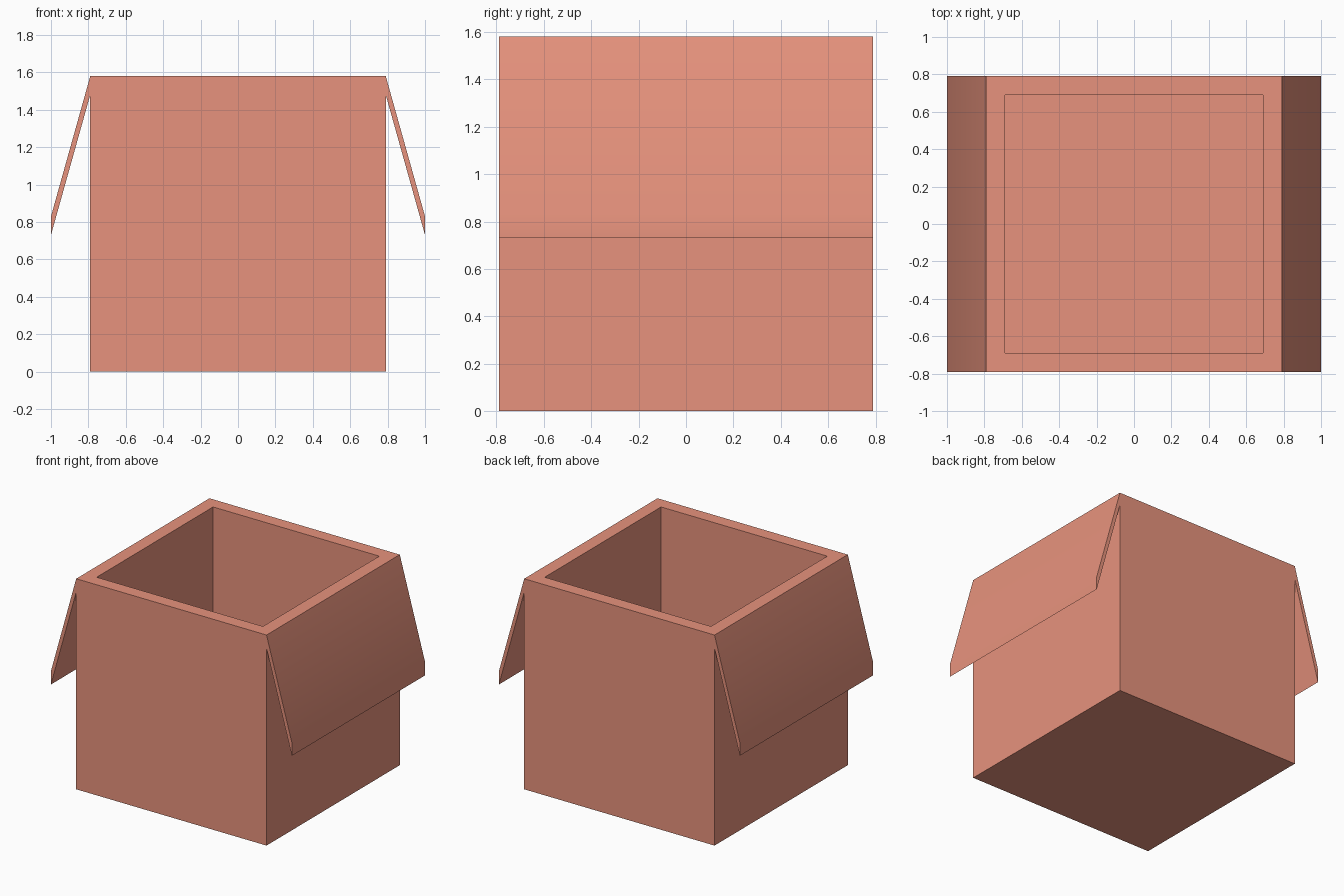
import bpy
import bmesh
import math

HALF, HEIGHT = 0.79, 1.58      # outer box
WALL = 0.10                    # wall, floor and hinge thickness
FLAP_OUT, FLAP_DROP = 0.21, 0.75

default = bpy.data.objects.get("Cube")
if default:
    bpy.data.objects.remove(default, do_unlink=True)


def make_material(name, color):
    mat = bpy.data.materials.new(name)
    mat.use_nodes = True
    mat.diffuse_color = color
    mat.node_tree.nodes["Principled BSDF"].inputs["Base Color"].default_value = color
    return mat


def pull_face(bm, face, offset):
    """Extrude one face along offset, leaving no face behind."""
    new = bmesh.ops.extrude_face_region(bm, geom=[face])["geom"]
    if face.is_valid:
        bmesh.ops.delete(bm, geom=[face], context='FACES_ONLY')
    bmesh.ops.translate(bm, vec=offset,
                        verts=[g for g in new if isinstance(g, bmesh.types.BMVert)])


bm = bmesh.new()

# Solid block standing on the ground
bmesh.ops.create_cube(bm, size=2 * HALF)
bmesh.ops.translate(bm, verts=bm.verts, vec=(0, 0, HEIGHT / 2))

# Hinge strips on both sides, pulled out and down into hanging flaps
for side in (-1, 1):
    wall = max(bm.faces, key=lambda f: side * f.normal.x * (abs(f.calc_center_median().z - HALF) < 0.01))
    bmesh.ops.bisect_plane(bm, geom=[wall, *wall.edges, *wall.verts],
                           plane_co=(0, 0, HEIGHT - WALL), plane_no=(0, 0, 1))
    bm.normal_update()
    strip = next(f for f in bm.faces if f.normal.x * side > 0.99
                 and f.calc_center_median().z > HEIGHT - WALL)
    pull_face(bm, strip, (side * FLAP_OUT, 0, -FLAP_DROP))
    bm.normal_update()

# Hollow inside: inset the top, then push it down to the floor
top = max(bm.faces, key=lambda f: f.calc_center_median().z)
bmesh.ops.inset_region(bm, faces=[top], thickness=WALL, use_even_offset=True)
pull_face(bm, top, (0, 0, WALL - HEIGHT))

bmesh.ops.recalc_face_normals(bm, faces=bm.faces)
mesh = bpy.data.meshes.new("open_box")
bm.to_mesh(mesh)
bm.free()

box = bpy.data.objects.new("open_box", mesh)
bpy.context.collection.objects.link(box)
mesh.materials.append(make_material("terracotta_cardboard", (0.80, 0.29, 0.205, 1)))

# Soft flap ends, crisp box corners
bpy.ops.object.select_all(action='DESELECT')
box.select_set(True)
bpy.context.view_layer.objects.active = box
bpy.ops.object.shade_smooth_by_angle(angle=math.radians(30))
